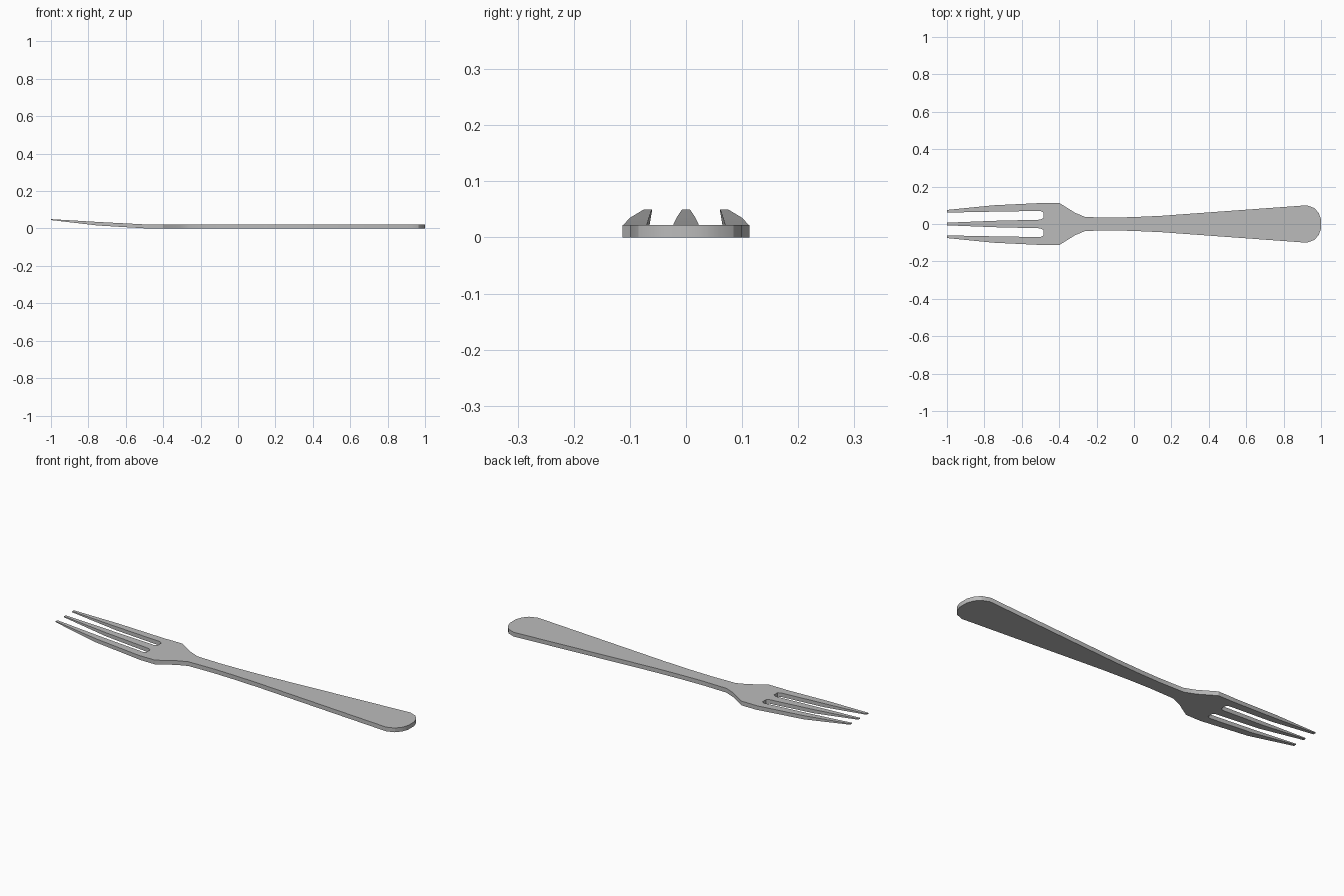
import bpy, bmesh

cube = bpy.data.objects.get("Cube")
if cube:
    bpy.data.objects.remove(cube)

steel = bpy.data.materials.new("brushed_grey")
steel.use_nodes = True
GREY = (0.5, 0.5, 0.5, 1)
steel.diffuse_color = GREY
steel.node_tree.nodes["Principled BSDF"].inputs["Base Color"].default_value = GREY

THICK = 0.022
ROOT = -0.485  # x where the slots end


def loft(name, stations, cap_first=True, cap_last=True, mirrored=False):
    """Join rectangular sections given as (x, y_low, y_high, z_low, z_high)."""
    bm = bmesh.new()
    rings = [[bm.verts.new((x, y, z)) for y, z in
              ((y0, z0), (y1, z0), (y1, z1), (y0, z1))]
             for x, y0, y1, z0, z1 in stations]
    for a, b in zip(rings, rings[1:]):
        for i in range(4):
            j = (i + 1) % 4
            bm.faces.new((a[i], a[j], b[j], b[i]))
    if cap_first:
        bm.faces.new(rings[0])
    if cap_last:
        bm.faces.new(rings[-1])
    bmesh.ops.recalc_face_normals(bm, faces=bm.faces)
    mesh = bpy.data.meshes.new(name)
    bm.to_mesh(mesh)
    bm.free()
    mesh.materials.append(steel)
    obj = bpy.data.objects.new(name, mesh)
    bpy.context.collection.objects.link(obj)
    if mirrored:
        mod = obj.modifiers.new("mirror", 'MIRROR')
        mod.use_axis = (False, True, False)
        mod.use_mirror_merge = False
    bpy.ops.object.select_all(action='DESELECT')
    obj.select_set(True)
    bpy.context.view_layer.objects.active = obj
    bpy.ops.object.shade_smooth_by_angle(angle=0.5)
    return obj


# Flat body: handle, neck and shoulders as (x, half width)
body = [(1.0, 0.025), (0.988, 0.058), (0.965, 0.085), (0.925, 0.1),
        (0.15, 0.044), (0.0, 0.037), (-0.12, 0.034), (-0.26, 0.037),
        (-0.315, 0.06), (-0.4, 0.113), (ROOT, 0.113)]
loft("handle_and_head", [(x, -w, w, 0, THICK) for x, w in body])

# Tine bends as (x, z_low, z_high), from the slot roots to the tips
bend = [(ROOT, 0, THICK), (-0.5, 0.001, THICK),
        (-0.75, 0.016, 0.035), (-1.0, 0.045, 0.05)]

# Middle tine half widths
middle = [0.032, 0.023, 0.017, 0.007]
loft("middle_tine", [(x, -w, w, lo, hi) for (x, lo, hi), w in zip(bend, middle)],
     cap_first=False)

# Outer tines, inner and outer edges
outer = [(0.062, 0.113), (0.07, 0.112), (0.066, 0.1), (0.061, 0.075)]
loft("outer_tines", [(x, a, b, lo, hi) for (x, lo, hi), (a, b) in zip(bend, outer)],
     cap_first=False, mirrored=True)
